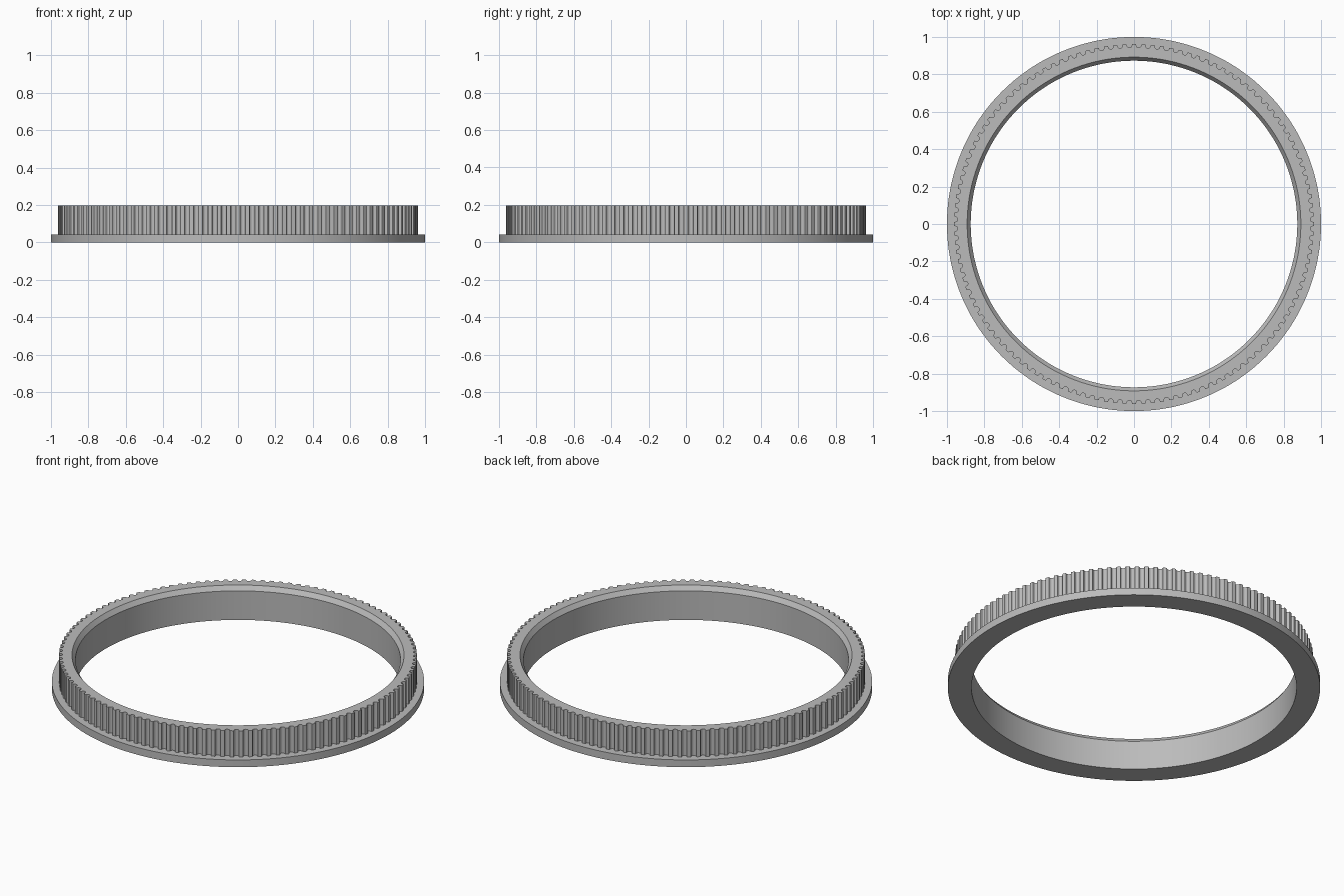
import bpy, bmesh
from math import sin, cos, pi, tau, radians

cube = bpy.data.objects.get("Cube")
if cube:
    bpy.data.objects.remove(cube, do_unlink=True)

TEETH = 120
BORE, BORE_TOP = 0.873, 0.892      # plain bore and its widened mouth
TIP, ROOT = 0.962, 0.943           # belt tooth radii
FLANGE_TOP, CHAMFER_Z, TOP = 0.043, 0.172, 0.198

grey = bpy.data.materials.new("plain grey")
grey.use_nodes = True
colour = (0.5, 0.5, 0.5, 1)
grey.diffuse_color = colour
grey.node_tree.nodes["Principled BSDF"].inputs["Base Color"].default_value = colour


def ring(radii, z):
    """A loop of 3D points from a list of (radius, angle)."""
    return [(r * cos(a), r * sin(a), z) for r, a in radii]


def tube(name, loops):
    """Bridge a closed cycle of equal loops into a solid ring."""
    bm = bmesh.new()
    rows = [[bm.verts.new(p) for p in loop] for loop in loops]
    n = len(rows[0])
    for k, row in enumerate(rows):
        nxt = rows[(k + 1) % len(rows)]
        for i in range(n):
            j = (i + 1) % n
            bm.faces.new((row[i], row[j], nxt[j], nxt[i]))
    bmesh.ops.recalc_face_normals(bm, faces=bm.faces)
    mesh = bpy.data.meshes.new(name)
    bm.to_mesh(mesh)
    bm.free()
    mesh.materials.append(grey)
    obj = bpy.data.objects.new(name, mesh)
    bpy.context.collection.objects.link(obj)
    bpy.ops.object.select_all(action="DESELECT")
    obj.select_set(True)
    bpy.context.view_layer.objects.active = obj
    bpy.ops.object.shade_smooth_by_angle(angle=radians(25))
    return obj


# Outline of one tooth pitch: flat tip, rounded groove, flat tip
pitch = tau / TEETH
depth = TIP - ROOT
tooth = [(TIP, -0.34), (TIP - depth * 0.08, -0.29), (TIP - depth * 0.4, -0.26)]
tooth += [(TIP - depth * (0.4 + 0.6 * sin(t * pi / 6)), -0.26 * cos(t * pi / 6))
          for t in range(1, 6)]
tooth += [(r, -u) for r, u in reversed(tooth[:3])]
outline = [(r, (k + 0.5 + u) * pitch) for k in range(TEETH) for r, u in tooth]
angles = [a for _, a in outline]


def circle(radius):
    return [(radius, a) for a in angles]


# Toothed rim with chamfered bore mouth, and the flange below it
tube("toothed_rim", [
    ring(outline, FLANGE_TOP), ring(outline, TOP), ring(circle(BORE_TOP), TOP),
    ring(circle(BORE), CHAMFER_Z), ring(circle(BORE), FLANGE_TOP)])
tube("flange", [
    ring(circle(1.0), 0), ring(circle(1.0), FLANGE_TOP),
    ring(circle(BORE), FLANGE_TOP), ring(circle(BORE), 0)])
